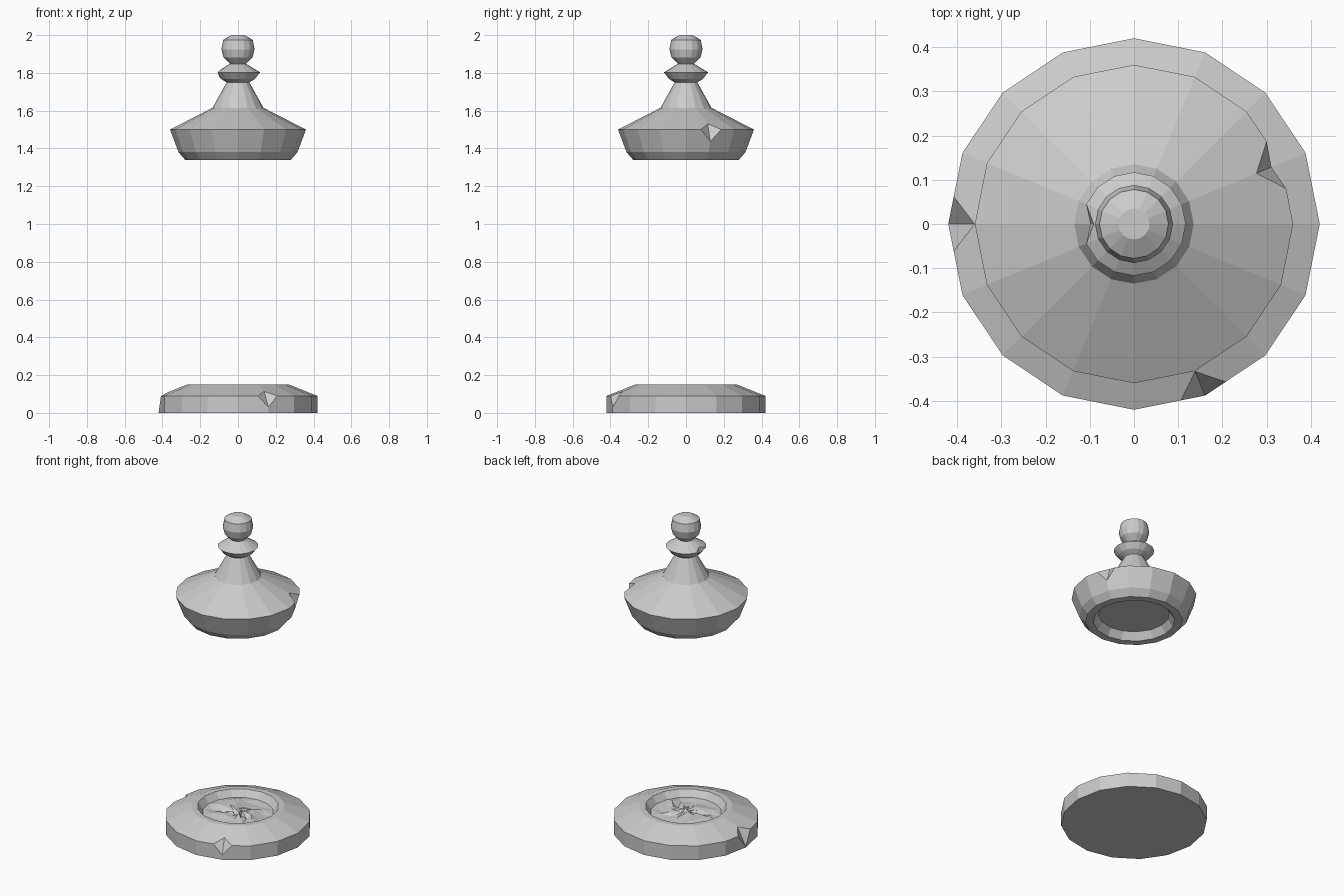
import bpy, bmesh, random
from math import sin, cos, radians, tau
from mathutils import Vector

cube = bpy.data.objects.get("Cube")
if cube:
    bpy.data.objects.remove(cube, do_unlink=True)

random.seed(4)
SIDES = 16

stone = bpy.data.materials.new("plain_grey")
stone.use_nodes = True
grey = (0.6, 0.6, 0.6, 1)
stone.diffuse_color = grey
stone.node_tree.nodes["Principled BSDF"].inputs["Base Color"].default_value = grey


def finish(bm, name):
    bmesh.ops.recalc_face_normals(bm, faces=bm.faces)
    mesh = bpy.data.meshes.new(name)
    bm.to_mesh(mesh)
    bm.free()
    mesh.materials.append(stone)
    obj = bpy.data.objects.new(name, mesh)
    bpy.context.collection.objects.link(obj)
    return obj


def lathe(name, profile, rough_from=None):
    """Turn (radius, height) pairs into a closed solid; rings from rough_from on are uneven."""
    bm = bmesh.new()
    rings = []
    for n, (r, z) in enumerate(profile):
        rough = rough_from is not None and n >= rough_from
        rings.append([bm.verts.new((r * cos(tau * i / SIDES), r * sin(tau * i / SIDES),
                                    z + (random.uniform(-0.014, 0.014) if rough else 0)))
                      for i in range(SIDES)])
    for low, high in zip(rings, rings[1:]):
        for i in range(SIDES):
            j = (i + 1) % SIDES
            quad = (low[i], low[j], high[j], high[i])
            if rough_from is not None and high in rings[rough_from:]:
                bm.faces.new(quad[:3])
                bm.faces.new((quad[0], quad[2], quad[3]))
            else:
                bm.faces.new(quad)
    bm.faces.new(rings[0])
    bm.faces.new(rings[-1])
    return finish(bm, name)


def chip(obj, angle, radius, height, half_width, top, bottom):
    """Knock a two-sided nick out of a rim; top and bottom are (inward, rise) ends of its crease."""
    a = radians(angle)
    out, side, up = Vector((cos(a), sin(a), 0)), Vector((-sin(a), cos(a), 0)), Vector((0, 0, 1))
    rim = out * radius + up * height
    crease_top = rim - out * top[0] + up * top[1]
    crease_low = rim - out * bottom[0] + up * bottom[1]
    mid = (crease_top + crease_low) / 2
    inset = out * (radius * (1 - cos(half_width / radius)))
    corners = [mid + (crease_top - mid) * 1.5, mid + (crease_low - mid) * 1.5]
    corners += [mid + (rim - inset + side * s * half_width - mid) * 3 for s in (-1, 1)]
    bm = bmesh.new()
    bmesh.ops.convex_hull(bm, input=[bm.verts.new(c) for c in corners])
    cutter = finish(bm, "chip_cutter")
    cutter.hide_render = True
    mod = obj.modifiers.new("chip", "BOOLEAN")
    mod.operation, mod.solver, mod.object = "DIFFERENCE", "EXACT", cutter
    bpy.context.view_layer.objects.active = obj
    bpy.ops.object.modifier_apply(modifier=mod.name)
    bpy.data.objects.remove(cutter, do_unlink=True)


# Round foot with a dished, uneven floor
base = lathe("base", [(0.42, 0), (0.42, 0.09), (0.27, 0.15), (0.235, 0.15), (0.205, 0.11),
                      (0.15, 0.115), (0.09, 0.115), (0.03, 0.115)], rough_from=5)
chip(base, -67.5, 0.42, 0.09, 0.065, (0.06, 0.025), (0, -0.06))
chip(base, 180, 0.42, 0.09, 0.073, (0.06, 0.025), (0, -0.085))

# Lid with a recess below, a flared shoulder and a tapered neck up to the collar
lid = lathe("lid", [(0.205, 1.385), (0.235, 1.34), (0.28, 1.34), (0.315, 1.38), (0.36, 1.5),
                    (0.135, 1.615), (0.06, 1.75), (0.09, 1.768), (0.117, 1.803), (0.04, 1.85)])
chip(lid, 22.5, 0.36, 1.5, 0.066, (0.06, 0.03), (0.024, -0.063))
chip(lid, 180, 0.117, 1.803, 0.046, (0.026, 0.016), (0.018, -0.024))

# Knob on top
lathe("knob", [(0.04, 1.845), (0.077, 1.882), (0.088, 1.925), (0.078, 1.975), (0.035, 2.0)])
